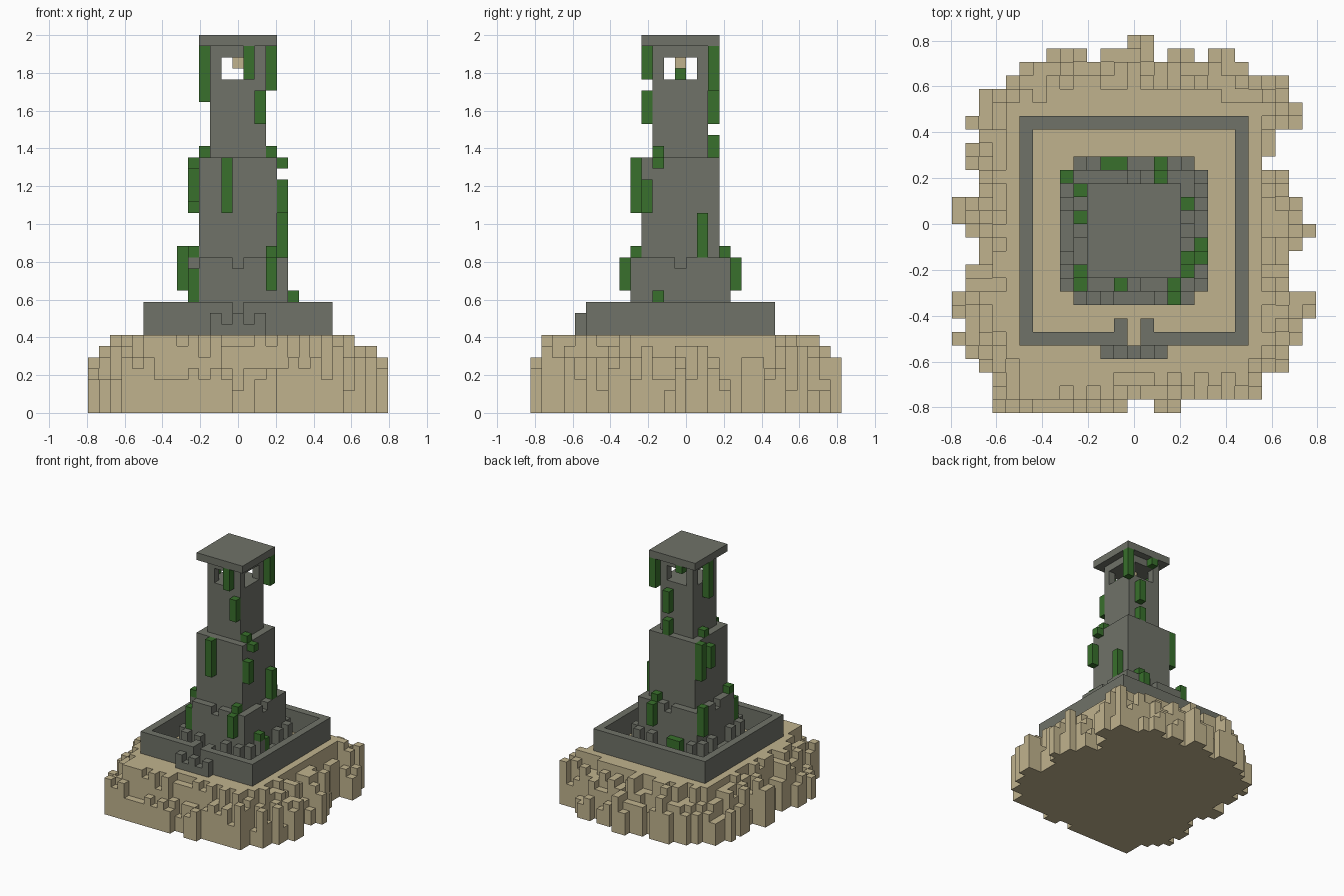
import bpy
import bmesh
import random

cube = bpy.data.objects.get("Cube")
if cube:
    bpy.data.objects.remove(cube, do_unlink=True)

random.seed(4)
UNIT = 2 / 34  # edge of one block


def material(name, rgb):
    mat = bpy.data.materials.new(name)
    mat.use_nodes = True
    mat.diffuse_color = (*rgb, 1)
    mat.node_tree.nodes["Principled BSDF"].inputs["Base Color"].default_value = (*rgb, 1)
    return mat


stone = material("grey_stone", (0.16, 0.17, 0.14))
sand = material("pale_sand", (0.53, 0.45, 0.27))
leaf = material("vine_green", (0.04, 0.16, 0.025))

# For each side of a block: the step to its neighbour and the corners of the face
SIDES = []
for axis in range(3):
    for sign in (0, 1):
        step = [0, 0, 0]
        step[axis] = 2 * sign - 1
        u, v = (axis + 1) % 3, (axis + 2) % 3
        loop = [(0, 0), (1, 0), (1, 1), (0, 1)]
        corners = []
        for a, b in (loop if sign else loop[::-1]):
            corner = [0, 0, 0]
            corner[axis], corner[u], corner[v] = sign, a, b
            corners.append(corner)
        SIDES.append((step, corners))


def block(x0, x1, y0, y1, z0, z1):
    """Cells with inclusive x and y ranges, and z from bottom to top."""
    return {(x, y, z) for x in range(x0, x1 + 1)
            for y in range(y0, y1 + 1) for z in range(z0, z1)}


def square(r, z0, z1):
    return block(-r, r, -r, r, z0, z1)


def build(name, cells, mat):
    """Skin a set of cells with its exposed faces only."""
    bm = bmesh.new()
    verts = {}

    def vert(p):
        if p not in verts:
            x, y, z = p
            verts[p] = bm.verts.new(((x - 0.5) * UNIT, (y - 1) * UNIT, z * UNIT))
        return verts[p]

    for cell in sorted(cells):
        for step, corners in SIDES:
            if tuple(c + s for c, s in zip(cell, step)) not in cells:
                bm.faces.new([vert(tuple(c + k for c, k in zip(cell, corner)))
                              for corner in corners])
    mesh = bpy.data.meshes.new(name)
    bm.to_mesh(mesh)
    bm.free()
    mesh.materials.append(mat)
    obj = bpy.data.objects.new(name, mesh)
    bpy.context.collection.objects.link(obj)


# Ragged island: left and right limit of every row, from back to front
LEFT = [-8, -9, -11, -11, -12, -11, -12, -12, -11, -11, -13, -13, -12, -11,
        -11, -12, -12, -13, -13, -12, -13, -12, -11, -10, -10]
RIGHT = [8, 11, 11, 12, 12, 10, 10, 9, 11, 11, 12, 12, 13, 12,
         11, 11, 11, 13, 13, 12, 12, 11, 11, 9, 9]
plan = set()
for row, (a, b) in enumerate(zip(LEFT, RIGHT)):
    plan |= {(x, 12 - row) for x in range(a, b + 1)}
for y, a, b in [(14, 0, 1), (13, -6, -4), (13, -2, 1), (13, 3, 4), (13, 6, 7),
                (-13, -10, -1), (-13, 2, 3)]:
    plan |= {(x, y) for x in range(a, b + 1)}


def inner(cells):
    return {(x, y) for x, y in cells
            if all((x + a, y + b) in cells for a in (-1, 0, 1) for b in (-1, 0, 1))}


ring_two = inner(plan)
plateau = inner(ring_two)
island = set()
for x, y in sorted(plan):
    if (x, y) in plateau or max(abs(x), abs(y)) <= 9:
        top = 7
    elif (x, y) in ring_two:
        top = random.randint(5, 7)
    else:
        top = random.randint(2, 6)
    if abs(x) == 13 or y in (14, -13):
        top = min(max(top, 3), 5)
    island |= block(x, x, y, y, 0, top)
build("island", island, sand)

# Courtyard wall with a gate
wall = square(8, 7, 10) - square(7, 7, 10) - block(0, 0, -8, -8, 7, 10)
for x in (-1, 1):
    wall |= block(x, x, -7, -7, 7, 10)
for x in range(-2, 3):
    wall |= block(x, x, -9, -9, 7, 8 if x % 2 else 9)
build("courtyard_wall", wall, stone)

# Vines: x, y, bottom, top
VINES = [
    (1, -3, 30, 33), (2, -3, 26, 29), (3, 3, 29, 33), (-3, 0, 28, 33),
    (-1, 3, 32, 33), (1, 3, 26, 29), (1, 3, 23, 25), (3, -2, 23, 24),
    (-3, 1, 23, 24), (-1, -4, 18, 23), (-4, 3, 18, 23), (-4, 1, 19, 22),
    (4, -3, 18, 21), (4, -2, 22, 23), (4, 2, 14, 18), (3, -5, 11, 14),
    (3, -4, 14, 15), (2, 5, 11, 14), (2, 4, 14, 15), (-1, 5, 8, 10),
    (-2, 5, 7, 10), (-5, 4, 11, 15), (-4, -3, 14, 15), (-4, -4, 10, 13),
    (5, -2, 10, 11), (5, -1, 8, 10),
]
vines = set()
for x, y, low, high in VINES:
    vines |= block(x, x, y, y, low, high)
build("vines", vines, leaf)

# Stepped tower, with a crenellated plinth and a notch in each lower parapet
plinth = set()
for t in range(-4, 5):
    top = 10 if abs(t) in (2, 4) else 8
    for s in (-5, 5):
        plinth |= block(t, t, s, s, 7, top) | block(s, s, t, t, 7, top)
build("plinth", plinth - vines, stone)

lower = square(4, 7, 14) - block(-4, -4, -4, -4, 10, 14)
for s in (-4, 4):
    lower -= block(0, 0, s, s, 13, 14) | block(s, s, 0, 0, 13, 14)
tower = lower | square(3, 14, 23) | square(2, 23, 33)
# Open lantern room with three-block windows on all four sides
tower -= block(-1, 1, -2, 2, 30, 32) | block(-2, 2, -1, 1, 30, 32)
build("tower", tower - vines, stone)
build("roof", square(3, 33, 34), stone)
build("lantern", block(0, 0, 0, 0, 31, 32), sand)
